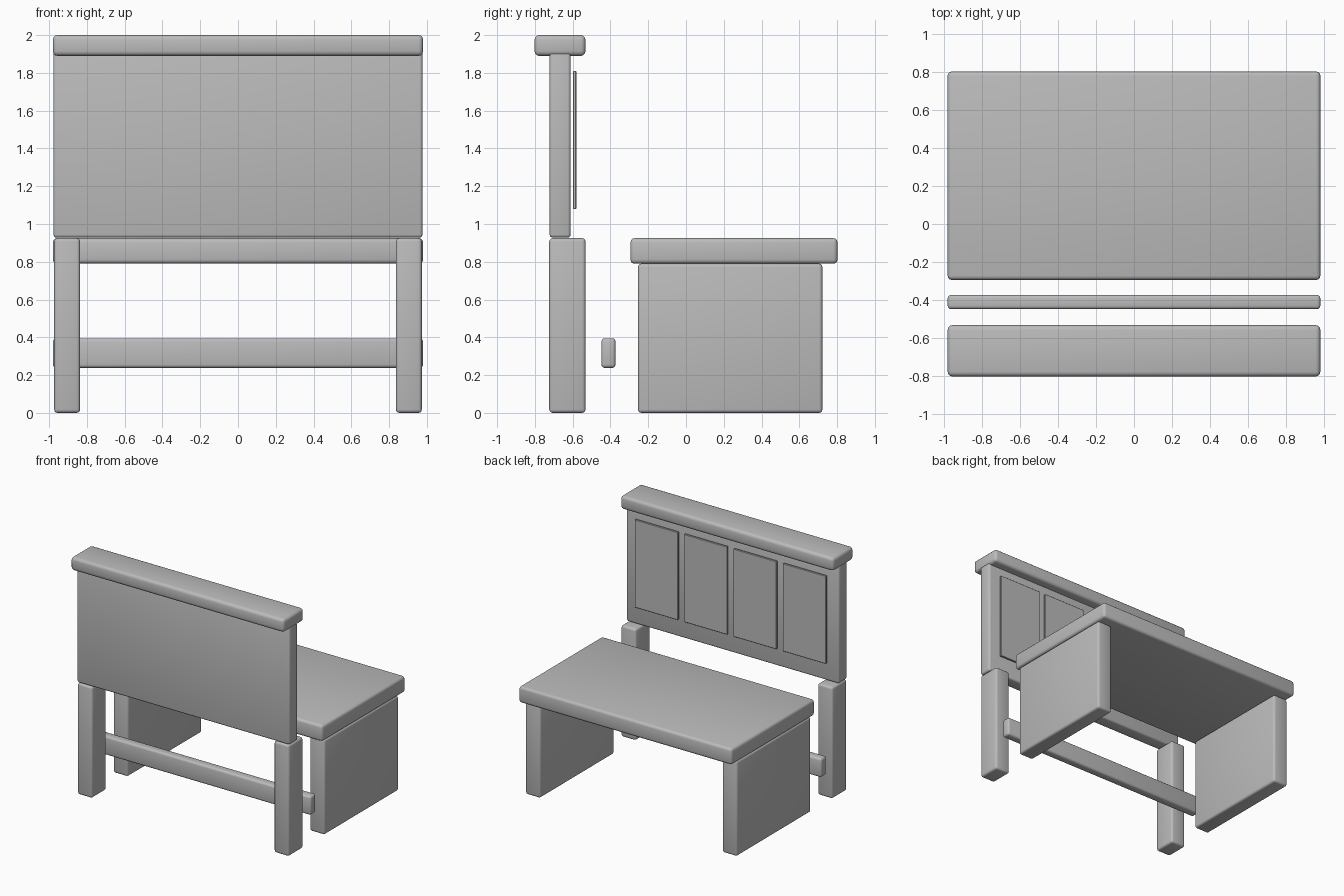
import bpy

if "Cube" in bpy.data.objects:
    bpy.data.objects.remove(bpy.data.objects["Cube"])

grey = bpy.data.materials.new("plain grey")
grey.diffuse_color = (0.5, 0.5, 0.5, 1)
grey.use_nodes = True
grey.node_tree.nodes["Principled BSDF"].inputs["Base Color"].default_value = grey.diffuse_color


def block(name, x, y, z, bevel=0.018, segments=3):
    """Rounded box spanning the given (min, max) ranges."""
    spans = (x, y, z)
    bpy.ops.mesh.primitive_cube_add(size=1, location=[(a + b) / 2 for a, b in spans])
    ob = bpy.context.object
    ob.name = name
    ob.scale = [b - a for a, b in spans]
    bpy.ops.object.transform_apply(location=False, rotation=False, scale=True)
    mod = ob.modifiers.new("rounded edges", "BEVEL")
    mod.width = bevel
    mod.segments = segments
    bpy.ops.object.modifier_apply(modifier=mod.name)
    ob.data.materials.append(grey)
    bpy.ops.object.shade_smooth_by_angle()
    return ob


# Upright back: board and top cap
block("back_board", (-0.977, 0.977), (-0.722, -0.611), (0.928, 1.91), 0.016)
block("top_cap", (-0.98, 0.98), (-0.802, -0.532), (1.89, 2.0), 0.025)

# Four thin panels in front of the board, on the seat side
for i in range(4):
    cx = (i - 1.5) * 0.454
    block(f"back_panel_{i + 1}", (cx - 0.198, cx + 0.198),
          (-0.598, -0.581), (1.08, 1.81), 0.003, 1)

# Seat slab and low stretcher rail
block("seat", (-0.98, 0.98), (-0.294, 0.802), (0.79, 0.925), 0.022)
block("stretcher", (-0.98, 0.98), (-0.448, -0.373), (0.238, 0.395))

# Back legs and seat supports, one on each side
for side, s in (("left", -1), ("right", 1)):
    x = sorted((s * 0.836, s * 0.973))
    block(f"{side}_back_leg", x, (-0.724, -0.532), (0.0, 0.925))
    block(f"{side}_seat_support", x, (-0.254, 0.722), (0.0, 0.79))
